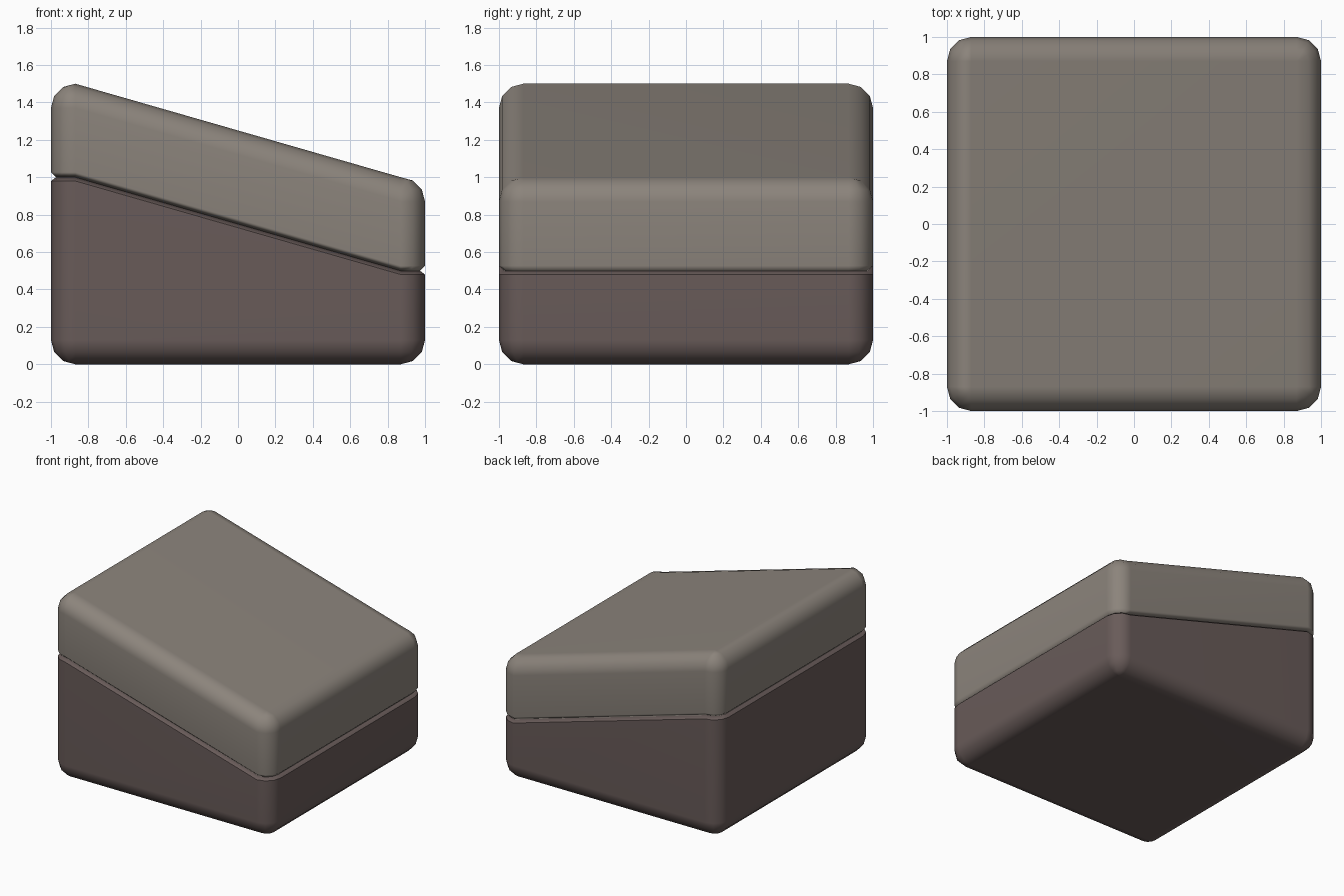
import bpy, bmesh
from math import sin, cos, pi, radians

if "Cube" in bpy.data.objects:
    bpy.data.objects.remove(bpy.data.objects["Cube"])

R, SEG, RISE, GROOVE = 0.13, 3, 0.5, 0.027


def ring(bm, inset, z, sloped):
    """Rounded-square loop; the left half is lifted when sloped."""
    verts = []
    c, r = 1 - R, R - inset
    for k, (sx, sy) in enumerate([(1, 1), (-1, 1), (-1, -1), (1, -1)]):
        for i in range(SEG + 1):
            a = (k + i / SEG) * pi / 2
            lift = RISE if sloped and sx < 0 else 0
            verts.append(bm.verts.new((sx * c + r * cos(a), sy * c + r * sin(a), z + lift)))
    return verts


def block(name, levels, color):
    """Loft loops of (inset, z, sloped) from bottom to top and cap the ends."""
    bm = bmesh.new()
    loops = [ring(bm, *lv) for lv in levels]
    n = len(loops[0])
    for lo, hi in zip(loops, loops[1:]):
        for i in range(n):
            j = (i + 1) % n
            bm.faces.new((lo[i], lo[j], hi[j], hi[i]))
    bm.faces.new(loops[0][::-1])
    bm.faces.new(loops[-1])
    bmesh.ops.remove_doubles(bm, verts=bm.verts, dist=1e-4)
    bmesh.ops.recalc_face_normals(bm, faces=bm.faces)
    mesh = bpy.data.meshes.new(name)
    bm.to_mesh(mesh)
    bm.free()
    obj = bpy.data.objects.new(name, mesh)
    bpy.context.collection.objects.link(obj)
    mat = bpy.data.materials.new(name + "_color")
    mat.diffuse_color = (*color, 1)
    mat.use_nodes = True
    mat.node_tree.nodes["Principled BSDF"].inputs["Base Color"].default_value = mat.diffuse_color
    mesh.materials.append(mat)
    bpy.ops.object.select_all(action='DESELECT')
    obj.select_set(True)
    bpy.context.view_layer.objects.active = obj
    bpy.ops.object.shade_smooth_by_angle(angle=radians(50))
    mod = obj.modifiers.new("face_weighted", 'WEIGHTED_NORMAL')
    mod.keep_sharp = True
    return obj


# quarter-round edge: (inset, distance from the flat face)
edge = [(R * (1 - cos(a)), R * (1 - sin(a))) for a in (i * pi / 2 / SEG for i in range(SEG + 1))]

# lower ramp block: rounded bottom edge, small chamfer at the seam
base = [(d, h, False) for d, h in reversed(edge)]
base += [(0, 0.48, True), (GROOVE, 0.5, True)]
block("ramp_base", base, (0.14, 0.105, 0.10))

# sloping upper slab: small chamfer at the seam, rounded top edge
slab = [(GROOVE, 0.5, True), (0, 0.527, True)]
slab += [(d, 1.0 - h, True) for d, h in edge]
block("top_slab", slab, (0.26, 0.23, 0.20))
